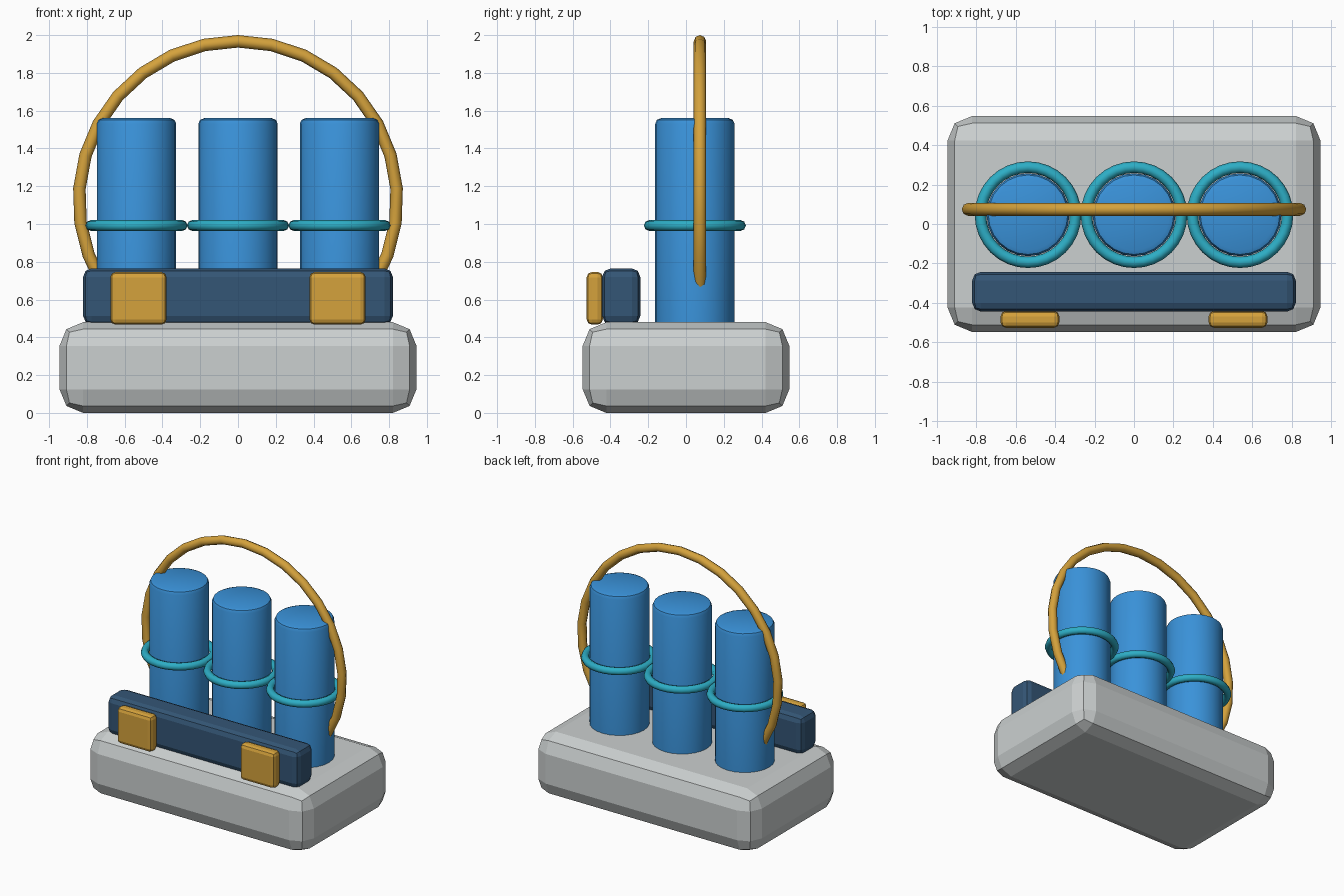
import bpy, bmesh, math
from mathutils import Vector

if "Cube" in bpy.data.objects:
    bpy.data.objects.remove(bpy.data.objects["Cube"])


def material(name, rgb):
    m = bpy.data.materials.new(name)
    m.diffuse_color = (*rgb, 1)
    m.use_nodes = True
    m.node_tree.nodes["Principled BSDF"].inputs["Base Color"].default_value = m.diffuse_color
    return m


GREY = material("light grey", (0.60, 0.63, 0.63))
BLUE = material("bright blue", (0.042, 0.29, 0.70))
NAVY = material("navy blue", (0.034, 0.092, 0.18))
GOLD = material("gold", (0.66, 0.36, 0.045))
TEAL = material("teal", (0.026, 0.42, 0.56))


def finish(name, bm, mat, smooth=None):
    bmesh.ops.recalc_face_normals(bm, faces=bm.faces)
    mesh = bpy.data.meshes.new(name)
    bm.to_mesh(mesh)
    bm.free()
    mesh.materials.append(mat)
    ob = bpy.data.objects.new(name, mesh)
    bpy.context.collection.objects.link(ob)
    if smooth:
        bpy.ops.object.select_all(action='DESELECT')
        ob.select_set(True)
        bpy.context.view_layer.objects.active = ob
        bpy.ops.object.shade_smooth_by_angle(angle=math.radians(smooth))
    return ob


def rounded_box(name, lo, hi, bevel, mat):
    bm = bmesh.new()
    bmesh.ops.create_cube(bm, size=1)
    for v in bm.verts:
        v.co = Vector([lo[i] if v.co[i] < 0 else hi[i] for i in range(3)])
    bmesh.ops.bevel(bm, geom=bm.edges[:], offset=bevel, segments=2,
                    profile=0.5, affect='EDGES')
    return finish(name, bm, mat)


def canister(name, x, y, z0, z1, r, bevel, mat):
    bm = bmesh.new()
    bmesh.ops.create_cone(bm, cap_ends=True, segments=24, radius1=r,
                          radius2=r, depth=z1 - z0)
    bmesh.ops.translate(bm, vec=(x, y, (z0 + z1) / 2), verts=bm.verts)
    rim = [e for e in bm.edges if all(v.co.z > z1 - 0.01 for v in e.verts)]
    bmesh.ops.bevel(bm, geom=rim, offset=bevel, segments=2,
                    profile=0.5, affect='EDGES')
    return finish(name, bm, mat, 35)


def arc_tube(name, centre, u, v, a0, a1, major, minor, steps, sides, mat):
    """Tube swept along an arc in the u-v plane; a full turn closes it."""
    bm = bmesh.new()
    c, u, v = Vector(centre), Vector(u), Vector(v)
    axis = u.cross(v)
    closed = abs(a1 - a0) > 359.9
    rings = []
    for i in range(steps if closed else steps + 1):
        a = math.radians(a0 + (a1 - a0) * i / steps)
        d = u * math.cos(a) + v * math.sin(a)
        rings.append([bm.verts.new(
            c + d * (major + minor * math.cos(t)) + axis * minor * math.sin(t))
            for t in (2 * math.pi * k / sides for k in range(sides))])
    pairs = list(zip(rings, rings[1:]))
    if closed:
        pairs.append((rings[-1], rings[0]))
    else:
        bm.faces.new(rings[0])
        bm.faces.new(rings[-1])
    for p, q in pairs:
        for k in range(sides):
            n = (k + 1) % sides
            bm.faces.new((p[k], p[n], q[n], q[k]))
    return finish(name, bm, mat, 50)


# Base block
rounded_box("base", (-0.945, -0.547, 0), (0.945, 0.547, 0.48), 0.125, GREY)

# Three canisters, each with a ring
for label, x in (("left", -0.537), ("middle", 0), ("right", 0.537)):
    canister(label + "_canister", x, 0.047, 0.44, 1.56, 0.21, 0.03, BLUE)
    arc_tube(label + "_ring", (x, 0.047, 0.992), (1, 0, 0), (0, 1, 0),
             0, 360, 0.241, 0.029, 32, 8, TEAL)

# Front bar with two clasps
rounded_box("front_bar", (-0.82, -0.444, 0.468), (0.82, -0.242, 0.765),
            0.045, NAVY)
for label, x in (("left", -0.527), ("right", 0.527)):
    rounded_box(label + "_clasp", (x - 0.149, -0.526, 0.467),
                (x + 0.149, -0.44, 0.746), 0.028, GOLD)

# Carrying handle
arc_tube("handle", (0, 0.074, 1.125), (1, 0, 0), (0, 0, 1),
         -32.5, 212.5, 0.842, 0.033, 20, 8, GOLD)
